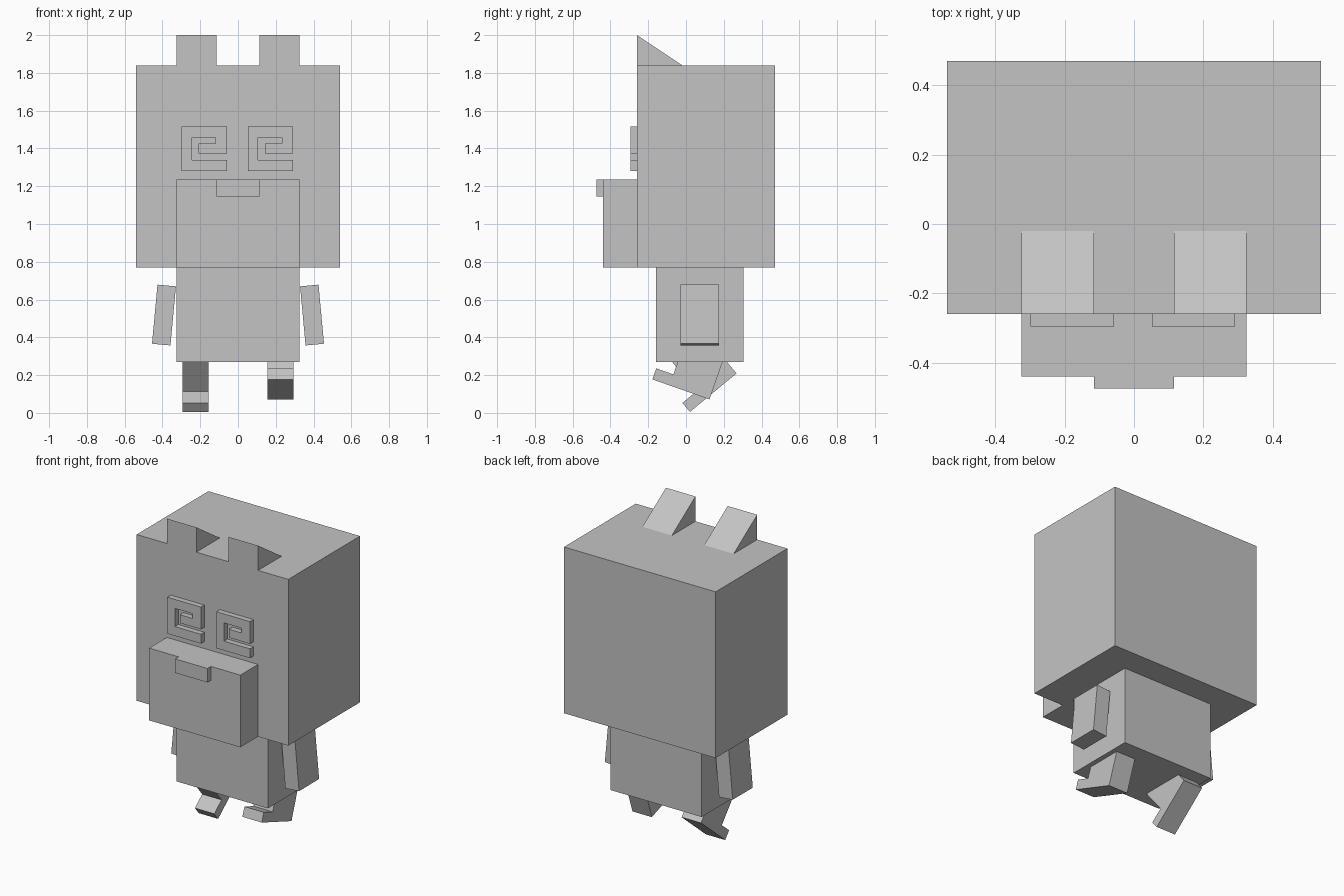
import bpy, bmesh, math
from mathutils import Matrix, Vector

cube = bpy.data.objects.get("Cube")
if cube:
    bpy.data.objects.remove(cube, do_unlink=True)

# One flat grey for the whole figure
grey = bpy.data.materials.new("plain_grey")
grey.use_nodes = True
colour = (0.55, 0.55, 0.55, 1)
grey.diffuse_color = colour
grey.node_tree.nodes["Principled BSDF"].inputs["Base Color"].default_value = colour


def finish(name, bm, matrix=Matrix()):
    """Turn a bmesh into a flat-shaded object."""
    bm.transform(matrix)
    bmesh.ops.recalc_face_normals(bm, faces=bm.faces)
    mesh = bpy.data.meshes.new(name)
    bm.to_mesh(mesh)
    bm.free()
    mesh.materials.append(grey)
    obj = bpy.data.objects.new(name, mesh)
    bpy.context.collection.objects.link(obj)
    return obj


def box(name, xs, ys, zs, matrix=Matrix()):
    bm = bmesh.new()
    bmesh.ops.create_cube(bm, size=1)
    low, high = map(Vector, zip(xs, ys, zs))
    size = high - low
    place = Matrix.Translation((low + high) / 2) @ Matrix.Diagonal((*size, 1))
    bm.transform(place)
    return finish(name, bm, matrix)


def prism(name, points, offset, matrix=Matrix()):
    """Extrude a closed 3D outline along an offset."""
    bm = bmesh.new()
    face = bm.faces.new([bm.verts.new(p) for p in points])
    new = bmesh.ops.extrude_face_region(bm, geom=[face], use_keep_orig=True)["geom"]
    moved = [g for g in new if isinstance(g, bmesh.types.BMVert)]
    bmesh.ops.translate(bm, verts=moved, vec=offset)
    return finish(name, bm, matrix)


# Head, muzzle, nose and body
box("head", (-0.54, 0.54), (-0.26, 0.47), (0.77, 1.84))
box("muzzle", (-0.325, 0.325), (-0.44, -0.26), (0.77, 1.235))
box("nose", (-0.115, 0.115), (-0.475, -0.44), (1.145, 1.235))
box("body", (-0.325, 0.325), (-0.16, 0.305), (0.27, 0.77))

# Spiral eyes, both winding the same way
spiral = [(0, 1.28), (0.24, 1.28), (0.24, 1.34), (0.055, 1.34),
          (0.055, 1.457), (0.18, 1.457), (0.18, 1.426), (0.09, 1.426),
          (0.09, 1.372), (0.24, 1.372), (0.24, 1.515), (0, 1.515)]
for name, left_edge in (("right_eye", -0.298), ("left_eye", 0.052)):
    prism(name, [(left_edge + x, -0.295, z) for x, z in spiral], (0, 0.035, 0))

# Bent legs share one profile and swing about the hip
leg_profile = [(-0.112, 0.12), (0.112, 0.12), (0.112, -0.168),
               (-0.208, -0.168), (-0.208, -0.106), (-0.112, -0.106)]
for side, sign, swing in (("left", 1, -19.3), ("right", -1, 39.6)):
    # Wedge ears
    prism(side + "_ear", [(sign * 0.115, -0.26, 1.84), (sign * 0.115, -0.02, 1.84),
                          (sign * 0.115, -0.26, 2.0)], (sign * 0.21, 0, 0))
    # Arms flared slightly outwards
    arm_place = (Matrix.Translation((sign * 0.392, 0.073, 0.518))
                 @ Matrix.Rotation(math.radians(-5.3 * sign), 4, 'Y'))
    box(side + "_arm", (-0.049, 0.049), (-0.102, 0.102), (-0.157, 0.157), arm_place)
    # Legs
    hip = (Matrix.Translation((sign * 0.225, 0.074, 0.267))
           @ Matrix.Rotation(math.radians(swing), 4, 'X'))
    prism(side + "_leg", [(-0.069, y, z) for y, z in leg_profile], (0.138, 0, 0), hip)
